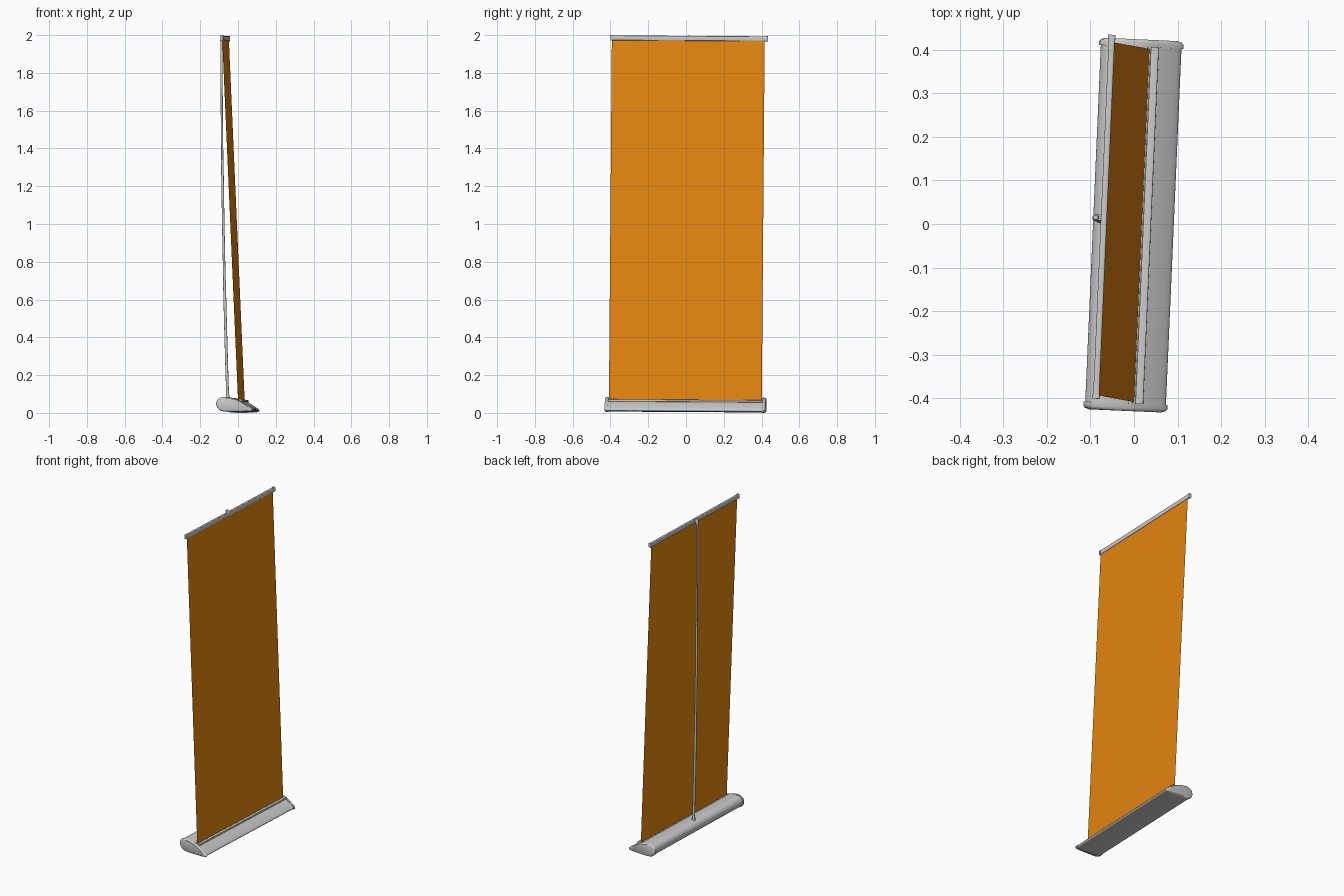
import bpy, bmesh, math
from mathutils import Matrix, Vector

if "Cube" in bpy.data.objects:
    bpy.data.objects.remove(bpy.data.objects["Cube"])

# Whole stand is turned slightly about z and leans a hair sideways
PLACE = (Matrix.Translation((0, -0.003, 0))
         @ Matrix.Rotation(math.radians(-0.35), 4, 'X')
         @ Matrix.Rotation(math.radians(-2.5), 4, 'Z'))


def finish(name, bm, smooth=True):
    bmesh.ops.recalc_face_normals(bm, faces=bm.faces)
    me = bpy.data.meshes.new(name)
    bm.to_mesh(me)
    bm.free()
    ob = bpy.data.objects.new(name, me)
    bpy.context.collection.objects.link(ob)
    ob.matrix_world = PLACE
    if smooth:
        bpy.ops.object.select_all(action='DESELECT')
        ob.select_set(True)
        bpy.context.view_layer.objects.active = ob
        bpy.ops.object.shade_smooth_by_angle(angle=math.radians(35))
    return ob


def spline(pts, n=4):
    """Closed smooth curve through the profile points."""
    out, k = [], len(pts)
    for i in range(k):
        a, b, c, d = (Vector(pts[(i + j) % k]) for j in (-1, 0, 1, 2))
        for s in range(n):
            t = s / n
            out.append(0.5 * (2 * b + (c - a) * t + (2 * a - 5 * b + 4 * c - d) * t * t
                              + (3 * b - a - 3 * c + d) * t ** 3))
    return out


def loft(name, profile, stations, centre=(0, 0)):
    """Sweep an x-z profile along y; stations are (y, scale)."""
    bm = bmesh.new()
    rings = []
    for y, s in stations:
        rings.append([bm.verts.new((centre[0] + (p[0] - centre[0]) * s, y,
                                    centre[1] + (p[1] - centre[1]) * s)) for p in profile])
    for r, q in zip(rings, rings[1:]):
        for i in range(len(r)):
            j = (i + 1) % len(r)
            bm.faces.new((r[i], r[j], q[j], q[i]))
    bm.faces.new(rings[0])
    bm.faces.new(rings[-1])
    return finish(name, bm)


def tube(name, path, radii, n=16):
    """Round rod through path points, rings kept level."""
    bm = bmesh.new()
    rings = [[bm.verts.new((p[0] + r * math.cos(math.tau * i / n),
                            p[1] + r * math.sin(math.tau * i / n), p[2])) for i in range(n)]
             for p, r in zip(path, radii)]
    for a, b in zip(rings, rings[1:]):
        for i in range(n):
            bm.faces.new((a[i], a[(i + 1) % n], b[(i + 1) % n], b[i]))
    bm.faces.new(rings[0])
    bm.faces.new(rings[-1])
    return finish(name, bm)


def rounded_rect(cx, cz, w, h, r):
    return [(cx + sx * (w / 2 - r) + r * math.cos(a), cz + sz * (h / 2 - r) + r * math.sin(a))
            for k, (sx, sz) in enumerate(((1, 1), (-1, 1), (-1, -1), (1, -1)))
            for a in (math.pi / 2 * (k + t / 3) for t in range(4))]


# Teardrop base housing: round at the back, tapering to a front lip
base = spline([(-0.094, 0.045), (-0.088, 0.065), (-0.072, 0.077), (-0.05, 0.081),
               (-0.02, 0.077), (0.015, 0.067), (0.045, 0.051), (0.07, 0.035),
               (0.089, 0.02), (0.089, 0.011), (0.075, 0.007), (0.03, 0.005),
               (-0.03, 0.005), (-0.065, 0.009), (-0.085, 0.023)])
loft("base_housing", base, [(-0.415, 1), (0.415, 1)])

# Rounded end caps, slightly larger than the housing
for side, label in ((-1, "near"), (1, "far")):
    loft("base_end_cap_" + label, base,
         [(side * 0.409, 1.045), (side * 0.418, 1.045), (side * 0.423, 1.0), (side * 0.426, 0.9)],
         centre=(-0.005, 0.043))

# Slot lips either side of the banner exit
loft("slot_lip_front", rounded_rect(0.030, 0.064, 0.018, 0.012, 0.003), [(-0.409, 1), (0.409, 1)])
loft("slot_lip_back", rounded_rect(0.009, 0.067, 0.010, 0.010, 0.003), [(-0.409, 1), (0.409, 1)])

# Banner sheet leaning back
bm = bmesh.new()
bm.faces.new([bm.verts.new(c) for c in ((0.018, -0.405, 0.06), (0.018, 0.405, 0.06),
                                        (-0.066, 0.405, 1.978), (-0.066, -0.405, 1.978))])
banner = finish("banner_sheet", bm, smooth=False)
mat = bpy.data.materials.new("orange")
mat.diffuse_color = (0.80, 0.24, 0.005, 1)
mat.use_nodes = True
mat.node_tree.nodes["Principled BSDF"].inputs["Base Color"].default_value = mat.diffuse_color
banner.data.materials.append(mat)

# Top rail with end caps
loft("top_rail", rounded_rect(-0.069, 1.983, 0.014, 0.026, 0.004), [(-0.409, 1), (0.418, 1)])
for y, label in ((-0.413, "near"), (0.412, "far")):
    loft("rail_end_cap_" + label, rounded_rect(-0.069, 1.983, 0.017, 0.029, 0.004),
         [(y, 1), (y + 0.010, 1)])

# Bowed support pole, thinner in its upper sections
path, radii = [], []
for lo, hi, r in ((0.06, 0.70, 0.0075), (0.70, 1.34, 0.0066), (1.34, 1.985, 0.0057)):
    for i in range(9):
        z = lo + (hi - lo) * i / 8
        t = (z - 0.06) / 1.925
        path.append((-0.054 - 0.064 * t + 0.030 * t * t, 0.002, z))
        radii.append(r)
tube("support_pole", path, radii)
tube("pole_socket", [(-0.054, 0.002, 0.07), (-0.0545, 0.002, 0.094)], [0.011, 0.010])

# Hook joining the pole to the rail
tube("pole_tip", [(-0.088, 0.002, 1.965), (-0.088, 0.002, 1.994), (-0.088, 0.002, 1.999)],
     [0.008, 0.008, 0.005])
loft("rail_hook", rounded_rect(-0.080, 1.986, 0.016, 0.016, 0.003), [(-0.005, 1), (0.009, 1)])
